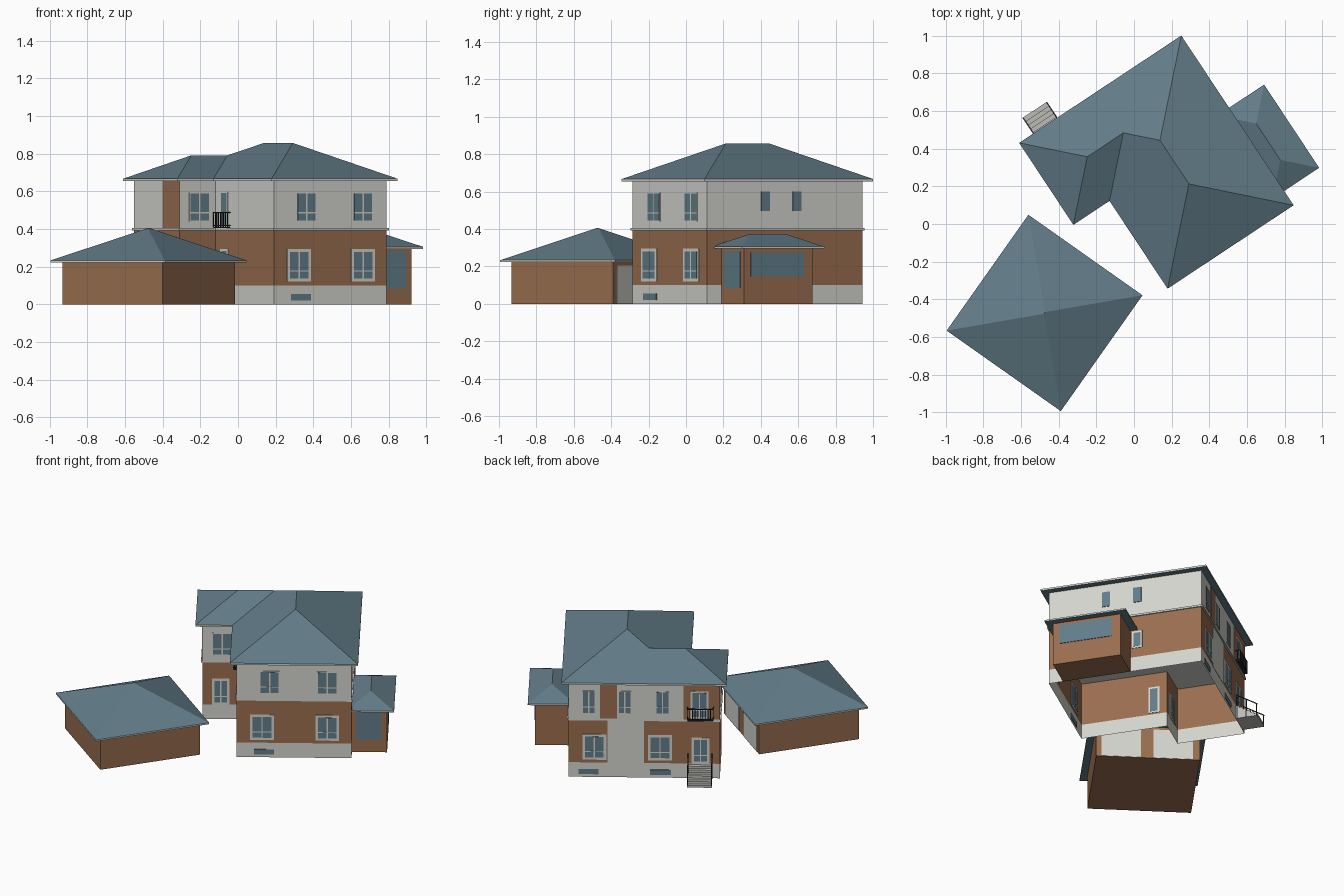
import bpy, bmesh, math
from mathutils import Matrix

if "Cube" in bpy.data.objects:
    bpy.data.objects.remove(bpy.data.objects["Cube"])

def mat(name, r, g, b):
    m = bpy.data.materials.new(name)
    m.diffuse_color = (r, g, b, 1)
    m.use_nodes = True
    m.node_tree.nodes["Principled BSDF"].inputs["Base Color"].default_value = m.diffuse_color
    return m

PALE = mat("pale_render", 0.66, 0.66, 0.62)
BROWN = mat("brown_cladding", 0.32, 0.155, 0.078)
ROOF = mat("slate_roof", 0.122, 0.200, 0.245)
GLASS = mat("window_glass", 0.120, 0.205, 0.250)
DARK = mat("dark_iron", 0.015, 0.018, 0.02)
STONE = mat("step_stone", 0.5, 0.5, 0.47)

# House and garage each stand at their own angle
HOUSE = Matrix.Rotation(math.radians(33.5), 4, 'Z')
GARAGE = Matrix.Translation((-0.475, -0.4725, 0)) @ Matrix.Rotation(math.radians(-35.2), 4, 'Z')

def finish(name, bm, frame, mats):
    bmesh.ops.recalc_face_normals(bm, faces=bm.faces)
    me = bpy.data.meshes.new(name)
    bm.to_mesh(me)
    bm.free()
    for m in mats:
        me.materials.append(m)
    ob = bpy.data.objects.new(name, me)
    ob.matrix_world = frame
    bpy.context.collection.objects.link(ob)
    return ob

def boxes(name, frame, items, m):
    """One object from many (u0, u1, v0, v1, z0, z1) boxes."""
    bm = bmesh.new()
    for u0, u1, v0, v1, z0, z1 in items:
        T = Matrix.Translation(((u0 + u1) / 2, (v0 + v1) / 2, (z0 + z1) / 2))
        S = Matrix.Diagonal((abs(u1 - u0), abs(v1 - v0), abs(z1 - z0), 1))
        bmesh.ops.create_cube(bm, size=1, matrix=T @ S)
    return finish(name, bm, frame, [m])

def prism(name, frame, outline, levels, mats, bottom=None):
    """Outline raised through levels, one material per storey; optional bottom cap."""
    bm = bmesh.new()
    rings = [[bm.verts.new((u, v, z)) for u, v in outline] for z in levels]
    n = len(outline)
    for k in range(len(levels) - 1):
        for i in range(n):
            j = (i + 1) % n
            f = bm.faces.new((rings[k][i], rings[k][j], rings[k + 1][j], rings[k + 1][i]))
            f.material_index = k
    if bottom:
        bm.faces.new(rings[0]).material_index = len(mats)
        mats = mats + [bottom]
    return finish(name, bm, frame, mats)

def rect(u0, u1, v0, v1):
    return [(u0, v0), (u1, v0), (u1, v1), (u0, v1)]

def mesh(name, frame, verts, faces, m):
    bm = bmesh.new()
    vs = [bm.verts.new(p) for p in verts]
    for f in faces:
        bm.faces.new([vs[i] for i in f])
    return finish(name, bm, frame, [m])

def hip_roof(name, frame, u0, u1, v0, v1, z, top):
    """Hip roof with its ridge along v."""
    h, c = (u1 - u0) / 2, (u0 + u1) / 2
    verts = [(u, v, z) for u, v in rect(u0, u1, v0, v1)] + [(c, v0 + h, top), (c, v1 - h, top)]
    mesh(name, frame, verts, [(0, 1, 4), (1, 2, 5, 4), (2, 3, 5), (3, 0, 4, 5)], ROOF)
    prism(name + "_eaves", frame, rect(u0, u1, v0, v1), [z - 0.01, z], [PALE], ROOF)

def plate(axis, c, a0, a1, z0, z1, t):
    """Thin box straddling the wall plane axis = c."""
    return (c - t, c + t, a0, a1, z0, z1) if axis == 'u' else (a0, a1, c - t, c + t, z0, z1)

# House walls: L-shaped shell with plinth, brown storey and pale storey
U0, UM, U1, V0, VM, V1 = -0.229, 0.001, 0.72, -0.343, 0.216, 0.654
def ell(d):
    return [(U0 - d, VM - d), (UM - d, VM - d), (UM - d, V0 - d),
            (U1 + d, V0 - d), (U1 + d, V1 + d), (U0 - d, V1 + d)]
prism("house_walls", HOUSE, ell(0), [0, 0.1, 0.4, 0.66], [PALE, BROWN, PALE])
prism("storey_band", HOUSE, ell(0.008), [0.393, 0.405], [PALE], PALE)
boxes("brown_panels", HOUSE, [
    plate('u', U0, VM, 0.379, 0.405, 0.656, 0.0015),
    plate('v', V1, 0.414, 0.52, 0.405, 0.656, 0.0015),
    plate('v', V1, U0, 0.0, 0.405, 0.656, 0.0015)], BROWN)
boxes("pale_panel", HOUSE, [plate('v', V1, 0.245, 0.476, 0.1, 0.394, 0.0015)], PALE)

# House roof: two crossing hips over the L plan
R, E, T, TW = ell(0.042), 0.667, 0.857, 0.791
hw, hm = (R[5][1] - R[0][1]) / 2, (R[3][0] - R[2][0]) / 2
cu, cv = R[2][0] + hm, R[0][1] + hw
verts = [(u, v, E) for u, v in R] + [
    (R[0][0] + hw, cv, TW), (R[1][0] + hw, cv, TW),
    (cu, R[4][1] - hm, T), (cu, R[3][1] + hm, T)]
mesh("house_roof", HOUSE, verts, [(0, 1, 7, 6), (1, 2, 9, 8, 7), (2, 3, 9),
                                  (3, 4, 8, 9), (4, 5, 6, 7, 8), (5, 0, 6)], ROOF)
prism("house_eaves", HOUSE, R, [0.655, E], [PALE], ROOF)

# Side annex
prism("annex_walls", HOUSE, rect(U1, 0.94, -0.25, 0.19), [0, 0.3], [BROWN], BROWN)
hip_roof("annex_roof", HOUSE, 0.687, 0.985, -0.294, 0.236, 0.305, 0.373)

# Windows and doors: (wall axis, position, from, to, bottom, top, frame width, bars)
UP, LOW, DOOR = (0.44, 0.595), (0.12, 0.295), (0.1, 0.28)
openings = [
    ('v', V0, 0.145, 0.27, *UP, 0.006, 1), ('v', V0, 0.505, 0.631, *UP, 0.006, 1),
    ('v', V0, 0.085, 0.235, *LOW, 0.016, 1), ('v', V0, 0.493, 0.643, *LOW, 0.016, 1),
    ('v', VM, -0.169, -0.04, *UP, 0.006, 1), ('v', VM, -0.168, -0.058, *DOOR, 0.016, 1),
    ('u', UM, 0.1, 0.163, 0.41, 0.597, 0.006, 0), ('u', UM, 0.095, 0.168, 0.11, 0.295, 0.012, 0),
    ('u', U1, 0.004, 0.058, 0.495, 0.6, 0, 0), ('u', U1, 0.207, 0.261, 0.495, 0.6, 0, 0),
    ('u', U1, 0.2, 0.268, 0.165, 0.285, 0.012, 0),
    ('v', V1, 0.551, 0.632, *UP, 0.004, 1), ('v', V1, 0.326, 0.407, *UP, 0.004, 1),
    ('v', V1, 0.089, 0.17, *UP, 0.004, 1), ('v', V1, -0.158, -0.046, 0.41, 0.6, 0.012, 1),
    ('v', V1, 0.482, 0.632, *LOW, 0.016, 1), ('v', V1, 0.07, 0.22, *LOW, 0.016, 1),
    ('v', V1, -0.165, -0.051, *DOOR, 0.016, 1),
    ('u', 0.94, -0.209, 0.133, 0.145, 0.275, 0, 0), ('v', -0.25, 0.745, 0.905, 0.085, 0.28, 0, 0),
]
for c, a0, a1 in ((V0, 0.109, 0.235), (V1, 0.532, 0.657), (V1, 0.076, 0.207)):
    openings.append(('v', c, a0, a1, 0.02, 0.055, 0, 0))
frames, panes, bars = [], [], []
for ax, c, a0, a1, z0, z1, f, bar in openings:
    if f:
        frames.append(plate(ax, c, a0, a1, z0, z1, 0.003))
    a0, a1, z0, z1 = a0 + f, a1 - f, z0 + f, z1 - f
    panes.append(plate(ax, c, a0, a1, z0, z1, 0.004))
    if bar:
        m, zb = (a0 + a1) / 2, z0 + 0.28 * (z1 - z0)
        bars.append(plate(ax, c, m - 0.004, m + 0.004, z0, z1, 0.0048))
        bars.append(plate(ax, c, a0, a1, zb - 0.003, zb + 0.003, 0.0048))
boxes("window_frames", HOUSE, frames, PALE)
boxes("window_panes", HOUSE, panes, GLASS)
boxes("window_bars", HOUSE, bars, PALE)

# Shallow balconies with iron balusters
def balcony(name, ax, c, out, a0, a1, z0=0.41, z1=0.488, t=0.003):
    o = c + out
    lo, hi = min(c, o), max(c, o)
    other = 'v' if ax == 'u' else 'u'
    items = [plate(ax, (c + o) / 2, a0, a1, z0 - 0.005, z0, abs(out) / 2)]
    for z in (z0 + 0.008, z1):
        items.append(plate(ax, o, a0, a1, z - t, z + t, t))
        items += [plate(other, a, lo, hi, z - t, z + t, t) for a in (a0, a1)]
    n = round((a1 - a0) / 0.016)
    for i in range(n + 1):
        a = a0 + (a1 - a0) * i / n
        items.append(plate(ax, o, a - 0.002, a + 0.002, z0, z1, 0.002))
    for a in (a0, a1):
        items.append(plate(ax, c + out / 2, a - 0.002, a + 0.002, z0, z1, 0.002))
    boxes(name, HOUSE, items, DARK)
balcony("front_balcony", 'u', UM, -0.03, 0.078, 0.19)
balcony("back_balcony", 'v', V1, 0.03, -0.188, -0.026)

# Back steps with iron handrails
N, S0, S1, H = 6, -0.18, -0.03, 0.092
run = 0.143 / N
boxes("back_steps", HOUSE, [(S0, S1, V1 + i * run, V1 + (i + 1) * run, 0, H * (N - i) / N)
                            for i in range(N)], STONE)
for side, u in (("left", S0), ("right", S1)):
    posts = [(u - 0.003, u + 0.003, v - 0.003, v + 0.003, 0, z)
             for v, z in ((V1 + 0.01, 0.168), (V1 + 0.07, 0.13), (V1 + 0.138, 0.085))]
    boxes(side + "_step_posts", HOUSE, posts, DARK)
    pts = [(V1 + 0.005, 0.166), (V1 + 0.143, 0.079), (V1 + 0.143, 0.085), (V1 + 0.005, 0.172)]
    prof = [(w, v, z) for w in (u - 0.003, u + 0.003) for v, z in pts]
    mesh(side + "_handrail", HOUSE, prof, [(0, 1, 2, 3), (4, 5, 6, 7)] +
         [(i, (i + 1) % 4, (i + 1) % 4 + 4, i + 4) for i in range(4)], DARK)

# Garage with two pale doors on its inner side
prism("garage_walls", GARAGE, rect(-0.326, 0.326, -0.332, 0.332), [0, 0.224], [BROWN], BROWN)
boxes("garage_doors", GARAGE, [plate('v', 0.332, a, a + 0.248, 0.001, 0.205, 0.003)
                               for a in (-0.282, 0.046)], PALE)
hip_roof("garage_roof", GARAGE, -0.371, 0.371, -0.3765, 0.3765, 0.233, 0.405)
